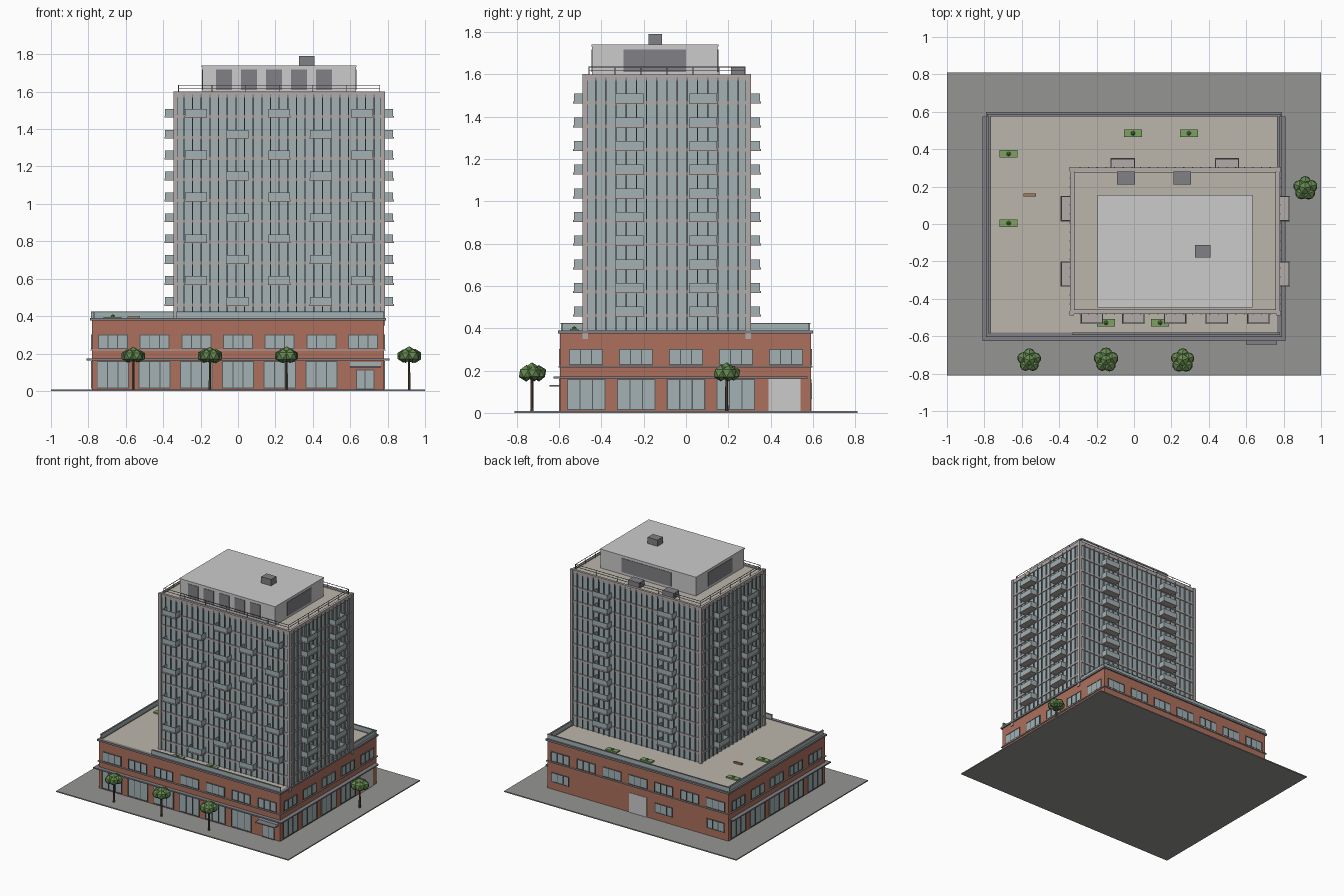
import bpy, bmesh, math, random
from mathutils import Matrix, Vector

if "Cube" in bpy.data.objects:
    bpy.data.objects.remove(bpy.data.objects["Cube"])
random.seed(4)

COLORS = {
    "brick": (0.42, 0.16, 0.11, 1), "glass": (0.36, 0.44, 0.45, 1), "frame": (0.10, 0.11, 0.12, 1),
    "paving": (0.30, 0.30, 0.29, 1), "deck": (0.50, 0.47, 0.41, 1), "slab": (0.45, 0.41, 0.40, 1),
    "metal": (0.22, 0.22, 0.24, 1), "wood": (0.35, 0.20, 0.09, 1), "bark": (0.10, 0.07, 0.05, 1),
    "leaf": (0.13, 0.25, 0.08, 1), "plant": (0.20, 0.36, 0.12, 1),
}
parts = {}


def part(name, color=None):
    if name not in parts:
        parts[name] = (bmesh.new(), color)
    return parts[name][0]


def box(name, color, x0, x1, y0, y1, z0, z1):
    m = Matrix.Translation(((x0 + x1) / 2, (y0 + y1) / 2, (z0 + z1) / 2))
    bmesh.ops.create_cube(part(name, color), size=1, matrix=m @ Matrix.Diagonal((x1 - x0, y1 - y0, z1 - z0, 1)))


def wall_box(name, color, rect, side, u0, u1, d0, d1, z0, z1):
    """Box on one wall: u runs along the wall, d is the distance outward from it."""
    x0, x1, y0, y1 = rect
    if side == "front":
        box(name, color, u0, u1, y0 - d1, y0 - d0, z0, z1)
    elif side == "back":
        box(name, color, u0, u1, y1 + d0, y1 + d1, z0, z1)
    elif side == "left":
        box(name, color, x0 - d1, x0 - d0, u0, u1, z0, z1)
    else:
        box(name, color, x1 + d0, x1 + d1, u0, u1, z0, z1)


def window(name, rect, side, c, w, z0, z1, panes):
    a, b, t = c - w / 2, c + w / 2, 0.005
    wall_box(name + "_glass", "glass", rect, side, a, b, -0.005, 0.003, z0, z1)
    for i in range(panes + 1):
        u = a + (b - a - t) * i / panes
        wall_box(name + "_frame", "frame", rect, side, u, u + t, 0, 0.006, z0, z1)
    for z in (z0, z1 - t):
        wall_box(name + "_frame", "frame", rect, side, a, b, 0, 0.006, z, z + t)


POD = (-0.78, 0.78, -0.595, 0.59)
TOW = (-0.335, 0.775, -0.475, 0.295)
PEN = (-0.19, 0.63, -0.443, 0.15)
SIDES = ("front", "back", "left", "right")
BAYS7 = [-0.669 + 0.223 * i for i in range(7)]
BAYS5 = [-0.472 + 0.236 * i for i in range(5)]

# Ground, brick podium, roof deck
box("ground", "paving", -1, 1, -0.81, 0.81, 0, 0.008)
box("podium", "brick", *POD, 0.004, 0.378)
box("podium_deck", "deck", -0.77, 0.77, -0.58, 0.58, 0.37, 0.386)

# Podium windows, sills, coping, street canopy
for side in SIDES:
    long = side in ("front", "back")
    half = (-0.79, 0.79) if long else (-0.605, 0.60)
    wall_box("podium_coping", "metal", POD, side, *half, -0.015, 0.010, 0.376, 0.39)
    wall_box("belt_course", "slab", POD, side, half[0] + 0.004, half[1] - 0.004, -0.005, 0.008, 0.215, 0.222)
    for c in (BAYS7 if long else BAYS5):
        window("upper_window", POD, side, c, 0.16, 0.225, 0.302, 3)
    if side != "back":
        span = (-0.81, 0.81) if long else (-0.62, 0.575)
        wall_box("street_canopy", "metal", POD, side, *span, -0.005, 0.03, 0.163, 0.173)
for c in BAYS7[:6]:
    window("shopfront", POD, "front", c, 0.172, 0.014, 0.16, 3)
for c in BAYS5[:4]:
    window("shopfront", POD, "right", c, 0.182, 0.014, 0.16, 3)
for c in BAYS5:
    window("shopfront", POD, "left", c, 0.182, 0.014, 0.16, 3)
for c in (BAYS7[0], BAYS7[2], BAYS7[6]):
    window("rear_window", POD, "back", c, 0.15, 0.065, 0.14, 3)
window("entrance_door", POD, "front", 0.68, 0.10, 0.008, 0.115, 2)
box("entrance_canopy", "metal", 0.60, 0.765, -0.645, -0.59, 0.125, 0.132)
box("entrance_transom", "glass", 0.60, 0.765, -0.60, -0.59, 0.134, 0.155)
wall_box("service_door", None, POD, "right", 0.39, 0.54, -0.005, 0.004, 0.008, 0.16)
wall_box("service_door", None, POD, "back", -0.075, 0.075, -0.005, 0.004, 0.008, 0.16)

# Terrace balustrades
for side, a, b in (("front", -0.33, 0.78), ("back", -0.785, 0.785), ("left", -0.585, 0.585), ("right", 0.30, 0.585)):
    wall_box("terrace_balustrade", "glass", POD, side, a, b, -0.012, -0.004, 0.388, 0.42)
    wall_box("terrace_handrail", "metal", POD, side, a, b, -0.014, -0.002, 0.42, 0.425)

# Tower core, floor slabs, mullions, corner columns
box("tower_glazing", "glass", *TOW, 0.38, 1.585)
LEVELS = [0.46 + 0.1118 * k for k in range(11)]
for z in LEVELS:
    box("floor_slabs", "slab", TOW[0] - 0.006, TOW[1] + 0.006, TOW[2] - 0.006, TOW[3] + 0.006, z - 0.008, z + 0.008)
for side in SIDES:
    a, b, n = (TOW[0], TOW[1], 24) if side in ("front", "back") else (TOW[2], TOW[3], 16)
    for i in range(1, n):
        u = a + (b - a) * i / n
        wall_box("mullions", "metal", TOW, side, u - 0.003, u + 0.003, -0.002, 0.009, 0.386, 1.585)
for x in (-0.334, 0.774):
    for y in (-0.476, 0.294):
        box("corner_columns", "slab", x - 0.012, x + 0.012, y - 0.012, y + 0.012, 0.35, 1.602)


# Balconies: slab with three glazed sides
def balcony(side, c, w, z):
    a, b, d = c - w / 2, c + w / 2, 0.055
    wall_box("balcony_slabs", "slab", TOW, side, a, b, 0, d + 0.004, z - 0.005, z + 0.004)
    wall_box("balcony_rails", "glass", TOW, side, a + 0.002, b - 0.002, d - 0.004, d, z, z + 0.042)
    for u in (a + 0.002, b - 0.006):
        wall_box("balcony_rails", "glass", TOW, side, u, u + 0.004, 0, d - 0.004, z, z + 0.042)


for k, z in enumerate(LEVELS[:10]):
    for c in ((-0.225, 0.22, 0.665) if k % 2 else (-0.003, 0.442)):
        balcony("front", c, 0.12, z)
    for c in (-0.06, 0.497):
        balcony("back", c, 0.13, z)
    for side in ("left", "right"):
        for c in (-0.267, 0.082):
            balcony(side, c, 0.135, z)

# Tower roof, parapet and guard rail
box("tower_roof", "deck", TOW[0], TOW[1], TOW[2], TOW[3], 1.58, 1.592)
for side in SIDES:
    a, b = TOW[:2] if side in ("front", "back") else TOW[2:]
    wall_box("roof_parapet", "slab", TOW, side, a, b, -0.012, 0.006, 1.58, 1.60)
    for z in (1.615, 1.633):
        wall_box("roof_guard_rail", "metal", TOW, side, a + 0.015, b - 0.015, -0.019, -0.016, z, z + 0.003)
    for i in range(7):
        u = a + 0.015 + (b - a - 0.033) * i / 6
        wall_box("roof_guard_rail", "metal", TOW, side, u, u + 0.003, -0.019, -0.016, 1.59, 1.635)

# Plant room with louvres and roof units
box("plant_room", None, *PEN, 1.59, 1.733)
box("plant_room_cap", None, PEN[0] - 0.004, PEN[1] + 0.004, PEN[2] - 0.004, PEN[3] + 0.004, 1.732, 1.741)


def louvre(side, a, b):
    wall_box("louvres", "metal", PEN, side, a, b, -0.004, 0.003, 1.61, 1.718)


for i in range(5):
    louvre("front", -0.118 + 0.1335 * i, -0.032 + 0.1335 * i)
louvre("left", -0.295, 0.0)
louvre("right", -0.295, 0.0)
louvre("back", 0.02, 0.45)
box("roof_units", "metal", 0.325, 0.41, -0.178, -0.113, 1.74, 1.79)
for x in (-0.09, 0.21):
    box("roof_units", "metal", x, x + 0.095, 0.212, 0.28, 1.59, 1.635)

# Terrace planters and bench
for x, y in ((-0.67, 0.375), (-0.67, 0.005), (-0.005, 0.485), (0.293, 0.485), (-0.15, -0.528), (0.14, -0.528)):
    box("planters", "plant", x - 0.048, x + 0.048, y - 0.02, y + 0.02, 0.384, 0.396)
    bmesh.ops.create_icosphere(part("shrubs", "leaf"), subdivisions=1, radius=0.013,
                               matrix=Matrix.Translation((x, y, 0.397)))
box("bench", "wood", -0.592, -0.525, 0.147, 0.163, 0.384, 0.398)

# Street trees: thin trunk with a cluster of faceted crowns
for x, y in ((-0.56, -0.728), (-0.15, -0.728), (0.26, -0.728), (0.915, 0.192)):
    bmesh.ops.create_cone(part("tree_trunks", "bark"), cap_ends=True, segments=6, radius1=0.008, radius2=0.006,
                          depth=0.165, matrix=Matrix.Translation((x, y, 0.0875)))
    for i in range(6):
        a, r = math.tau * i / 5 + 0.3, 0.033 if i < 5 else 0
        p = Vector((x + r * math.cos(a), y + r * math.sin(a), 0.187 if i < 5 else 0.2))
        bmesh.ops.create_icosphere(part("tree_crowns", "leaf"), subdivisions=1, radius=0.037 + random.uniform(-0.003, 0.003),
                                   matrix=Matrix.Translation(p) @ Matrix.Rotation(a, 4, "Z"))

# Turn every part into an object
mats = {}
for name, (bm, color) in parts.items():
    me = bpy.data.meshes.new(name)
    bm.to_mesh(me)
    bm.free()
    if color:
        if color not in mats:
            mats[color] = bpy.data.materials.new(color)
            mats[color].diffuse_color = COLORS[color]
        me.materials.append(mats[color])
    bpy.context.collection.objects.link(bpy.data.objects.new(name, me))

for m in bpy.data.materials:
    if m.users and not m.is_grease_pencil:
        m.use_nodes = True
        m.node_tree.nodes["Principled BSDF"].inputs["Base Color"].default_value = m.diffuse_color
